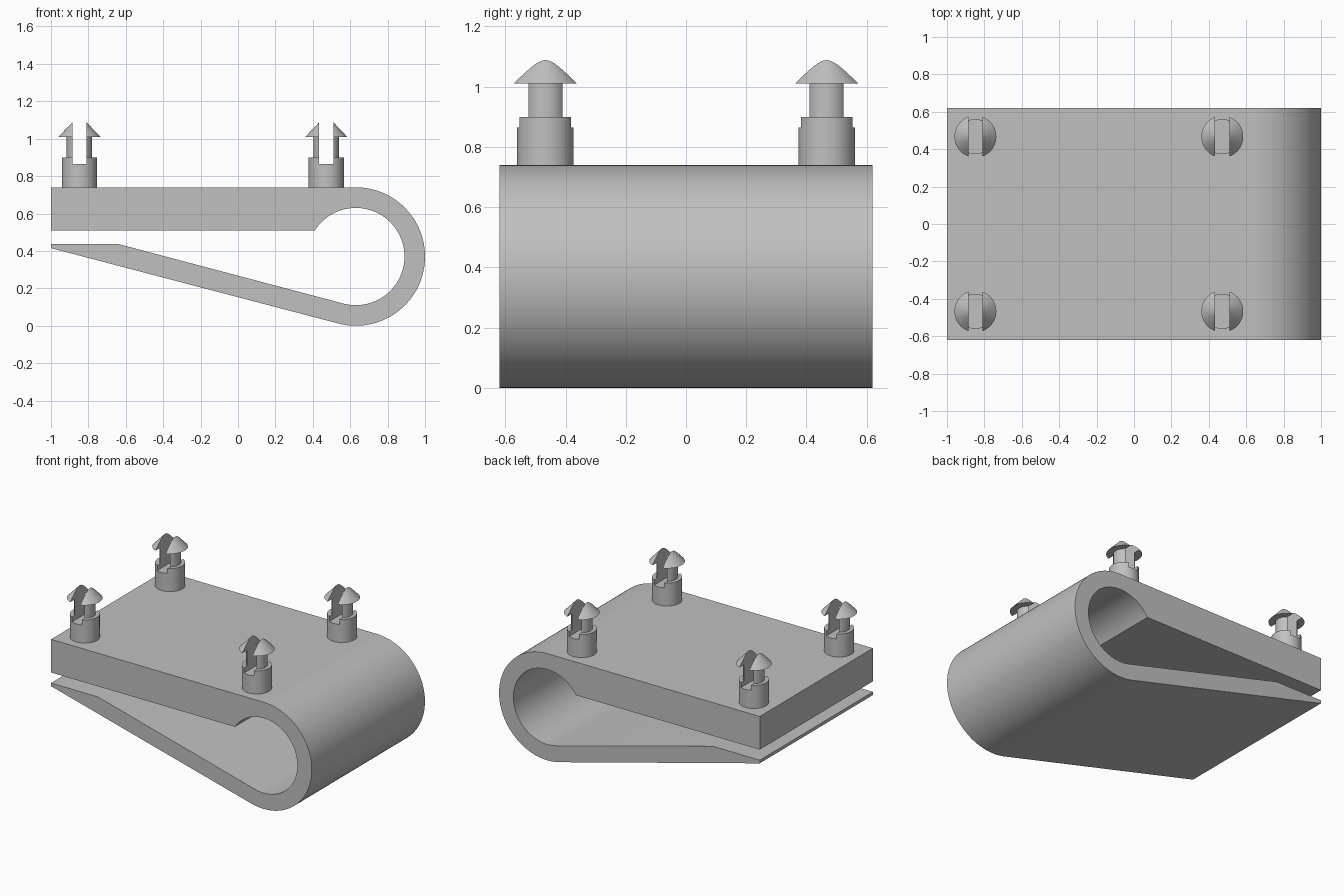
import bpy, bmesh, math
from mathutils import Matrix

if "Cube" in bpy.data.objects:
    bpy.data.objects.remove(bpy.data.objects["Cube"], do_unlink=True)

grey = bpy.data.materials.new("plain grey")
grey.use_nodes = True
colour = (0.53, 0.53, 0.53, 1)
grey.diffuse_color = colour
grey.node_tree.nodes["Principled BSDF"].inputs["Base Color"].default_value = colour


def make_object(name, bm):
    bmesh.ops.recalc_face_normals(bm, faces=bm.faces)
    mesh = bpy.data.meshes.new(name)
    bm.to_mesh(mesh)
    bm.free()
    mesh.materials.append(grey)
    obj = bpy.data.objects.new(name, mesh)
    bpy.context.collection.objects.link(obj)
    return obj


def smooth(obj):
    bpy.ops.object.select_all(action="DESELECT")
    obj.select_set(True)
    bpy.context.view_layer.objects.active = obj
    bpy.ops.object.shade_smooth_by_angle(angle=math.radians(30))


def arc(radius, start, end, steps):
    angles = [math.radians(start + (end - start) * i / steps) for i in range(steps + 1)]
    return [(0.63 + radius * math.cos(a), 0.37 + radius * math.sin(a)) for a in angles]


# Spring clip: thick top plate, rolled end and tapering lower tongue
TANGENT = -104.7
outline = [(-1, 0.51), (-1, 0.74)]
outline += arc(0.37, 90, TANGENT, 64)
outline += [(-1, 0.415), (-1, 0.437), (-0.64, 0.437)]
outline += arc(0.26, TANGENT, 147.3, 72)

bm = bmesh.new()
side = bm.faces.new([bm.verts.new((x, -0.62, z)) for x, z in outline])
swept = bmesh.ops.extrude_face_region(bm, geom=[side], use_keep_orig=True)
new_verts = [v for v in swept["geom"] if isinstance(v, bmesh.types.BMVert)]
bmesh.ops.translate(bm, verts=new_verts, vec=(0, 1.24, 0))
clip = make_object("clip_body", bm)
smooth(clip)
weighted = clip.modifiers.new("flat plates", "WEIGHTED_NORMAL")
weighted.keep_sharp = True

# Slot cutter for the split pins
bm = bmesh.new()
bmesh.ops.create_cube(bm, size=1, matrix=Matrix.Translation((0, 0, 1.065))
                      @ Matrix.Diagonal((0.076, 0.4, 0.4, 1)))
cutter = make_object("slot_cutter", bm)
cutter.hide_render = True

# Snap pin: turned base, neck and barbed cone head
profile = [(0, 0.735), (0.094, 0.735), (0.094, 0.9), (0.068, 0.9),
           (0.068, 1.01), (0.112, 1.01), (0, 1.128)]
bm = bmesh.new()
verts = [bm.verts.new((r, 0, z)) for r, z in profile]
edges = [bm.edges.new(pair) for pair in zip(verts, verts[1:])]
bmesh.ops.spin(bm, geom=verts + edges, cent=(0, 0, 0), axis=(0, 0, 1),
               angle=math.tau, steps=48)
bmesh.ops.remove_doubles(bm, verts=bm.verts, dist=0.0005)
pin = make_object("snap_pin", bm)
cut = pin.modifiers.new("slot", "BOOLEAN")
cut.operation = "DIFFERENCE"
cut.solver = "EXACT"
cut.object = cutter
bpy.ops.object.select_all(action="DESELECT")
pin.select_set(True)
bpy.context.view_layer.objects.active = pin
bpy.ops.object.modifier_apply(modifier=cut.name)
bpy.data.objects.remove(cutter, do_unlink=True)
smooth(pin)

# Four pins, one near each corner of the top plate
for end, x in (("open", -0.848), ("rolled", 0.472)):
    for edge, y in (("front", -0.467), ("back", 0.467)):
        copy = bpy.data.objects.new(f"snap_pin_{end}_{edge}", pin.data)
        copy.location = (x, y, 0)
        bpy.context.collection.objects.link(copy)
bpy.data.objects.remove(pin, do_unlink=True)
